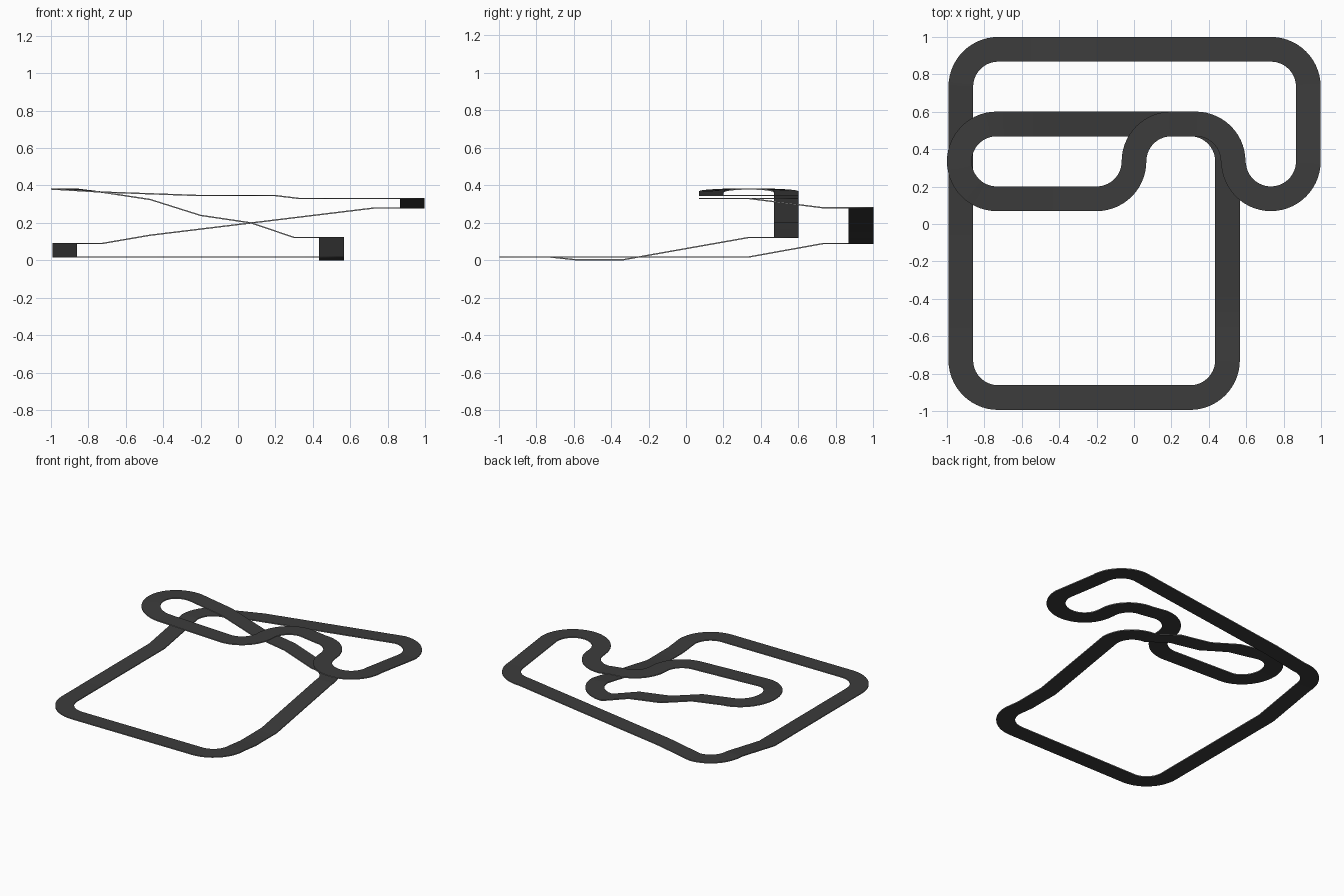
import bpy, bmesh, math
from mathutils import Vector

if "Cube" in bpy.data.objects:
    bpy.data.objects.remove(bpy.data.objects["Cube"])

HALF, THICK, R = 0.066, 0.007, 0.2
STEPS = 14          # segments per quarter turn
path = []           # (centre point, horizontal sideways normal)


def straight(*pts):
    """Straight run through points, each with its own height."""
    d = Vector(pts[-1][:2]) - Vector(pts[0][:2])
    d.normalize()
    for p in pts:
        path.append((Vector(p), Vector((-d.y, d.x, 0))))


def bend(cx, cy, a0, a1, z, bank=0.0):
    """Round bend about a centre; bank tilts it upwards towards -x."""
    n = round(abs(a1 - a0) / 90 * STEPS)
    side = -1 if a1 > a0 else 1
    for i in range(1, n):
        a = math.radians(a0 + (a1 - a0) * i / n)
        r = Vector((math.cos(a), math.sin(a), 0))
        path.append((Vector((cx, cy, z)) + r * R + Vector((0, 0, -bank * R * r.x)), r * side))


# outer loop: left side, front, right side
straight((-.926, .734, .09), (-.926, .335, .018), (-.926, -.728, .018))
bend(-.726, -.728, 180, 270, .018)
straight((-.726, -.928, .018), (.3, -.928, .018))
bend(.3, -.728, 270, 360, .018)
straight((.5, -.728, .018), (.5, -.59, .004), (.5, -.335, .004), (.5, .335, .122))
bend(.3, .335, 0, 90, .122)
# climbing run to the hairpin
straight((.3, .535, .122), (.07, .535, .2), (-.2, .535, .24), (-.47, .535, .325), (-.734, .535, .365))
bend(-.734, .335, 90, 270, .365, .08)
# upper S bends
straight((-.734, .135, .365), (-.2, .135, .346), (-.2 + 1e-3, .135, .346))
bend(-.2, .335, -90, 0, .346)
straight((0, .334, .346), (0, .336, .346))
bend(.2, .335, 180, 90, .346)
straight((.2, .535, .346), (.33, .535, .33))
bend(.33, .335, 90, 0, .33)
straight((.53, .336, .33), (.53, .334, .33))
bend(.732, .335, 180, 360, .33)
# back straight descending to the start
straight((.932, .335, .33), (.932, .734, .28))
bend(.732, .734, 0, 90, .28)
straight((.732, .934, .28), (-.47, .934, .134), (-.726, .934, .09))
bend(-.726, .734, 90, 180, .09)


def mat(name, c):
    m = bpy.data.materials.new(name)
    m.diffuse_color = (c, c, c, 1)
    m.use_nodes = True
    m.node_tree.nodes["Principled BSDF"].inputs["Base Color"].default_value = m.diffuse_color
    return m


# sweep a thin rectangular section around the closed path
bm = bmesh.new()
up = Vector((0, 0, THICK / 2))
rings = []
for p, s in path:
    if p.z < THICK / 2 + .001:
        p.z = THICK / 2
    rings.append([bm.verts.new(v) for v in
                  (p + s * HALF + up, p - s * HALF + up, p - s * HALF - up, p + s * HALF - up)])
for a, b in zip(rings, rings[1:] + rings[:1]):
    for k in range(4):
        j = (k + 1) % 4
        f = bm.faces.new((a[k], a[j], b[j], b[k]))
        f.material_index = k % 2      # road faces / edge faces
bmesh.ops.recalc_face_normals(bm, faces=bm.faces)
me = bpy.data.meshes.new("race_track")
bm.to_mesh(me)
bm.free()
track = bpy.data.objects.new("race_track", me)
bpy.context.collection.objects.link(track)
me.materials.append(mat("asphalt", .045))
me.materials.append(mat("edge_grey", .3))
bpy.context.view_layer.objects.active = track
track.select_set(True)
bpy.ops.object.shade_smooth_by_angle(angle=math.radians(20))
